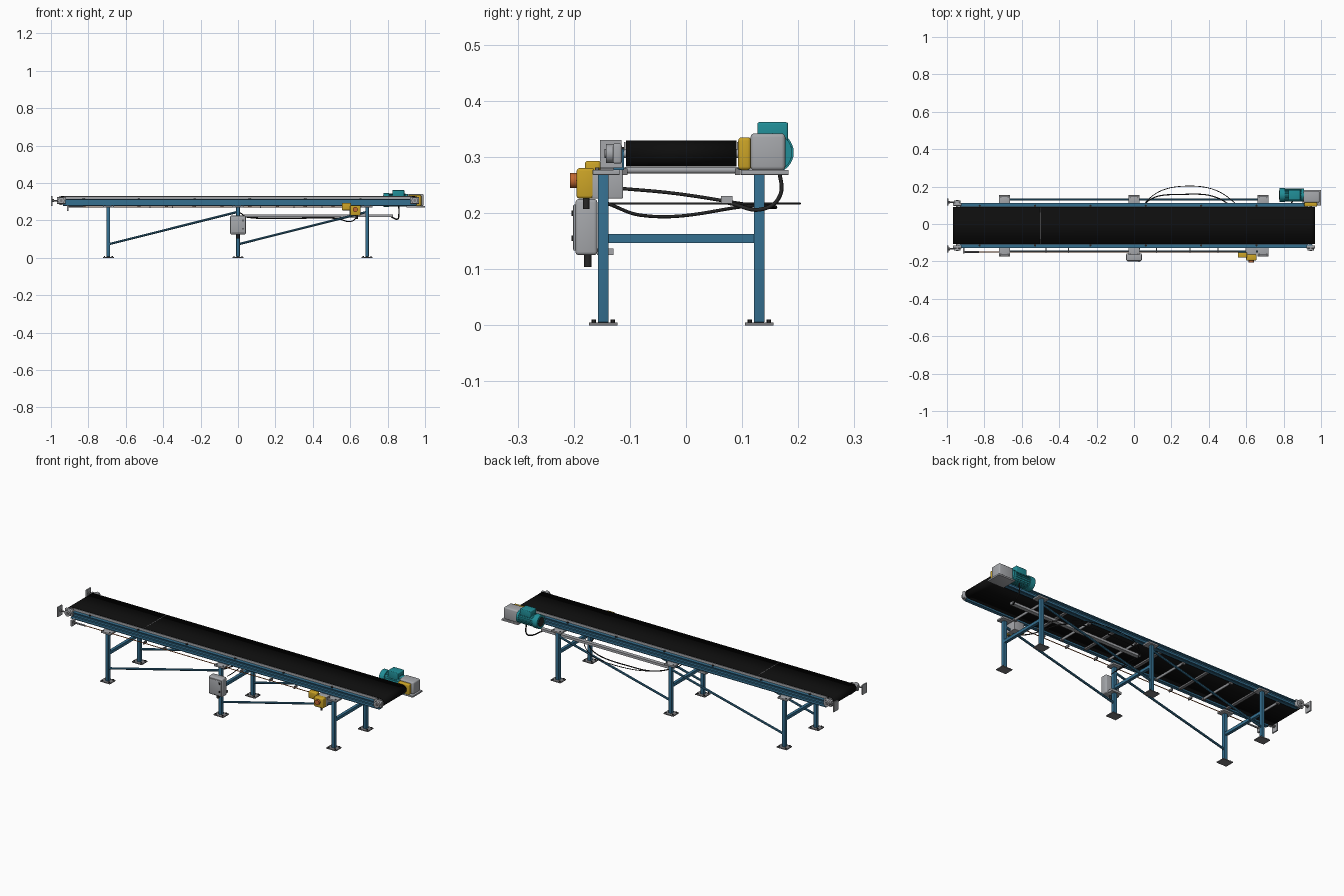
import bpy, bmesh, math
from mathutils import Vector

if "Cube" in bpy.data.objects:
    bpy.data.objects.remove(bpy.data.objects["Cube"])

def material(name, r, g, b):
    m = bpy.data.materials.new(name)
    m.diffuse_color = (r, g, b, 1)
    m.use_nodes = True
    m.node_tree.nodes["Principled BSDF"].inputs["Base Color"].default_value = m.diffuse_color
    return m

BLUE = material("frame blue", 0.035, 0.16, 0.28)
TEAL = material("motor teal", 0.015, 0.27, 0.31)
YELLOW = material("safety yellow", 0.6, 0.37, 0.02)
GREY = material("light grey", 0.38, 0.39, 0.41)
STEEL = material("steel grey", 0.2, 0.2, 0.21)
BLACK = material("belt black", 0.004, 0.004, 0.004)
DARK = material("dark rubber", 0.02, 0.02, 0.02)
ORANGE = material("cord orange", 0.55, 0.14, 0.03)
CY = -0.0085          # centre line of the belt
PZ = 0.306            # pulley height
PX = 0.945            # pulley distance from the middle

def finish(name, bm, mat):
    me = bpy.data.meshes.new(name)
    bm.to_mesh(me)
    bm.free()
    me.materials.append(mat)
    ob = bpy.data.objects.new(name, me)
    bpy.context.collection.objects.link(ob)
    return ob

def box(name, x, y, z, mat, bevel=0):
    bm = bmesh.new()
    bmesh.ops.create_cube(bm, size=1)
    for v in bm.verts:
        v.co = [a[0] if c < 0 else a[1] for c, a in zip(v.co, (sorted(x), sorted(y), sorted(z)))]
    if bevel:
        bmesh.ops.bevel(bm, geom=bm.edges[:], offset=bevel, segments=3, profile=0.5, affect='EDGES')
    return finish(name, bm, mat)

def bar(name, p, q, r, mat, sides=24, twist=0):
    """Round (or square, sides=4) bar from p to q."""
    p, q = Vector(p), Vector(q)
    bm = bmesh.new()
    bmesh.ops.create_cone(bm, cap_ends=True, segments=sides, radius1=r, radius2=r, depth=(q - p).length)
    for v in bm.verts:
        v.co.rotate(Vector((0, 0, 1)).rotation_difference(Vector((0, 0, 1))))
    rot = (q - p).to_track_quat('Z', 'Y').to_matrix().to_4x4()
    rot.translation = (p + q) / 2
    bmesh.ops.transform(bm, matrix=rot, verts=bm.verts)
    return finish(name, bm, mat)

def cable(name, pts, r, mat):
    cu = bpy.data.curves.new(name, 'CURVE')
    cu.dimensions = '3D'
    cu.bevel_depth, cu.bevel_resolution, cu.resolution_u = r, 2, 12
    sp = cu.splines.new('BEZIER')
    sp.bezier_points.add(len(pts) - 1)
    for bp, co in zip(sp.bezier_points, pts):
        bp.co = co
        bp.handle_left_type = bp.handle_right_type = 'AUTO'
    cu.materials.append(mat)
    ob = bpy.data.objects.new(name, cu)
    bpy.context.collection.objects.link(ob)

# Belt: a closed loop around both pulleys
loop = []
for side, start in ((1, -90), (-1, 90)):
    for i in range(17):
        a = math.radians(start + i * 180 / 16)
        loop.append((side * PX + 0.023 * math.cos(a), PZ + 0.023 * math.sin(a)))
bm = bmesh.new()
rows = [[bm.verts.new((x, CY + s * 0.0985, z)) for x, z in loop] for s in (-1, 1)]
for i in range(len(loop)):
    j = (i + 1) % len(loop)
    bm.faces.new((rows[0][i], rows[1][i], rows[1][j], rows[0][j]))
belt = finish("belt", bm, BLACK)
sol = belt.modifiers.new("thickness", 'SOLIDIFY')
sol.thickness = 0.003
sol.offset = -1
box("belt_seam", (-0.502, -0.499), (CY - 0.098, CY + 0.098), (0.3285, 0.3295), STEEL)

# Pulleys and shafts
for x, n in ((-PX, "tail"), (PX, "drive")):
    bar(n + "_pulley", (x, CY - 0.096, PZ), (x, CY + 0.096, PZ), 0.02, STEEL, 32)
    bar(n + "_shaft", (x, CY - 0.125, PZ), (x, CY + 0.125, PZ), 0.008, GREY)

for s, n in ((-1, "front"), (1, "rear")):
    def Y(a, b):
        return (CY + s * a, CY + s * b)
    # Side rail: channel open to the outside, with a wear strip
    box(n + "_rail_web", (-0.935, 0.955), Y(0.102, 0.106), (0.277, 0.314), BLUE)
    box(n + "_rail_top_flange", (-0.935, 0.955), Y(0.102, 0.121), (0.310, 0.314), BLUE)
    box(n + "_rail_bottom_flange", (-0.935, 0.955), Y(0.102, 0.121), (0.277, 0.281), BLUE)
    box(n + "_rail_rib", (-0.935, 0.955), Y(0.106, 0.112), (0.290, 0.301), BLUE)
    box(n + "_wear_strip", (-0.93, 0.93), Y(0.099, 0.102), (0.300, 0.327), GREY)
    # Bearings
    for x, e in ((-PX, "tail"), (PX, "drive")):
        bar(n + "_" + e + "_bearing", (x, CY + s * 0.112, PZ), (x, CY + s * 0.134, PZ), 0.017, GREY, 32)
        box(n + "_" + e + "_bearing_flange", (x - 0.024, x + 0.024), Y(0.106, 0.122), (0.288, 0.324), GREY, 0.004)
        bar(n + "_" + e + "_shaft_cap", (x, CY + s * 0.134, PZ), (x, CY + s * 0.137, PZ), 0.008, STEEL)
    # Belt tensioner
    box(n + "_takeup_plate", (-1.0, -0.993), Y(0.1065, 0.1445), (0.277, 0.33), GREY)
    bar(n + "_takeup_screw", (-0.998, CY + s * 0.125, PZ), (-0.955, CY + s * 0.125, PZ), 0.004, STEEL, 12)
    bar(n + "_takeup_nut", (-0.993, CY + s * 0.125, PZ), (-0.985, CY + s * 0.125, PZ), 0.008, STEEL, 6)
    # Legs with feet and head plates
    ly = CY + s * 0.139
    for i, x in enumerate((-0.693, 0.0, 0.69)):
        tag = f"{n}_leg_{i + 1}"
        box(tag, (x - 0.0095, x + 0.0095), (ly - 0.0095, ly + 0.0095), (0.005, 0.27), BLUE, 0.0015)
        box(tag + "_foot", (x - 0.03, x + 0.03), (ly - 0.025, ly + 0.025), (0, 0.005), STEEL)
        for dx in (-0.021, 0.021):
            for dy in (-0.017, 0.017):
                bar(tag + "_anchor_bolt", (x + dx, ly + dy, 0.004), (x + dx, ly + dy, 0.010), 0.004, DARK, 6)
        box(tag + "_head_plate", (x - 0.03, x + 0.03), Y(0.110, 0.158), (0.268, 0.277), GREY, 0.001)
        for dx in (-0.02, 0.02):
            bar(tag + "_head_bolt", (x + dx, CY + s * 0.15, 0.276), (x + dx, CY + s * 0.15, 0.281), 0.004, STEEL, 6)
    # Diagonal braces
    for x in (-0.693, 0.0):
        bar(n + "_brace", (x, ly, 0.072), (x + 0.69, ly, 0.245), 0.006, BLUE, 8)
    # Rail bolts
    for k in range(6):
        x = -0.825 + 0.296 * k
        box(n + "_idler_bracket", (x - 0.009, x + 0.009), Y(0.096, 0.106), (0.268, 0.279), STEEL)
        bar(n + "_rail_bolt", (x, CY + s * 0.106, 0.313), (x, CY + s * 0.106, 0.318), 0.006, DARK, 8)

# Leg cross bars
for x in (-0.693, 0.0, 0.69):
    box("leg_crossbar", (x - 0.008, x + 0.008), (CY - 0.131, CY + 0.131), (0.147, 0.163), BLUE)
# Return rollers and rail cross members
for k in range(6):
    x = -0.825 + 0.296 * k
    bar("return_roller", (x, CY - 0.1, 0.2765), (x, CY + 0.1, 0.2765), 0.006, GREY, 16)
    if k < 5:
        box("rail_crossmember", (x + 0.14, x + 0.156), (CY - 0.104, CY + 0.104), (0.273, 0.281), STEEL)

# Drive: gearbox, motor, terminal box
box("motor_base_plate", (0.90, 1.0), (0.098, 0.183), (0.268, 0.277), GREY, 0.001)
box("coupling_guard", (0.91, 0.98), (0.093, 0.116), (0.277, 0.335), YELLOW, 0.006)
box("gearbox", (0.905, 0.992), (0.115, 0.177), (0.276, 0.342), GREY, 0.007)
bar("motor_flange", (0.895, 0.155, 0.308), (0.908, 0.155, 0.308), 0.034, TEAL, 32)
bar("motor_body", (0.80, 0.155, 0.308), (0.90, 0.155, 0.308), 0.031, TEAL, 32)
bar("motor_fan_cover", (0.778, 0.155, 0.308), (0.808, 0.155, 0.308), 0.037, TEAL, 32)
bar("motor_fan_grille", (0.776, 0.155, 0.308), (0.779, 0.155, 0.308), 0.025, DARK, 24)
for k in range(20):
    a = k * math.tau / 20
    c, d = math.cos(a), math.sin(a)
    bar("motor_fin", (0.808, 0.155 + 0.032 * c, 0.308 + 0.032 * d),
        (0.895, 0.155 + 0.032 * c, 0.308 + 0.032 * d), 0.0025, TEAL, 6)
box("terminal_box", (0.825, 0.89), (0.127, 0.182), (0.322, 0.362), TEAL, 0.004)

# Control box on the middle front leg
box("control_box", (-0.042, 0.042), (-0.197, -0.158), (0.125, 0.225), GREY, 0.006)
box("control_box_door", (-0.036, 0.036), (-0.201, -0.195), (0.133, 0.215), GREY, 0.002)
for z in (0.15, 0.195):
    box("control_box_latch", (0.024, 0.030), (-0.204, -0.2), (z, z + 0.01), DARK)
box("control_box_bracket", (-0.03, 0.03), (-0.159, -0.129), (0.125, 0.137), GREY)
bar("cable_gland", (0, -0.175, 0.104), (0, -0.175, 0.127), 0.007, DARK, 12)

# Emergency pull cord
box("cord_switch_bracket", (0.595, 0.655), (-0.168, -0.112), (0.226, 0.277), GREY, 0.002)
box("cord_switch_body", (0.60, 0.655), (-0.195, -0.163), (0.226, 0.28), YELLOW, 0.005)
box("cord_switch_head", (0.555, 0.605), (-0.18, -0.152), (0.254, 0.293), YELLOW, 0.005)
bar("stop_button", (0.627, -0.194, 0.258), (0.627, -0.207, 0.258), 0.0135, ORANGE)
bar("switch_gland", (0.635, -0.178, 0.207), (0.635, -0.178, 0.228), 0.006, DARK, 12)
bar("pull_cord", (-0.9, -0.150, 0.272), (0.56, -0.150, 0.272), 0.0022, ORANGE, 8)
bar("cord_spring", (-0.905, -0.150, 0.272), (-0.83, -0.150, 0.272), 0.0045, STEEL, 12)
box("cord_anchor", (-0.915, -0.905), (-0.158, -0.125), (0.25, 0.281), GREY)
for x in (-0.47, -0.35, 0.12, 0.3, 0.45):
    box("cord_eyelet", (x - 0.003, x + 0.003), (-0.154, -0.128), (0.266, 0.279), STEEL)

# Cable duct and cables
box("cable_duct", (0.03, 0.83), (0.062, 0.083), (0.217, 0.23), GREY)
cable("motor_cable", [(0.86, 0.166, 0.28), (0.86, 0.167, 0.23), (0.855, 0.14, 0.208), (0.82, 0.075, 0.218)], 0.0035, DARK)
cable("stop_cable", [(0.03, -0.135, 0.217), (0.05, 0.1, 0.217), (0.3, 0.203, 0.217), (0.55, 0.1, 0.217),
                     (0.63, -0.135, 0.217)], 0.002, DARK)
cable("switch_cable", [(0, -0.13, 0.245), (0.02, -0.02, 0.235), (0.06, 0.11, 0.215), (0.25, 0.158, 0.21),
                       (0.5, 0.11, 0.212), (0.61, -0.08, 0.196), (0.635, -0.14, 0.217)], 0.003, DARK)

# Smooth round surfaces, keep edges sharp
for ob in bpy.context.collection.objects:
    ob.select_set(ob.type == 'MESH')
bpy.context.view_layer.objects.active = belt
bpy.ops.object.shade_smooth_by_angle(angle=math.radians(35))
